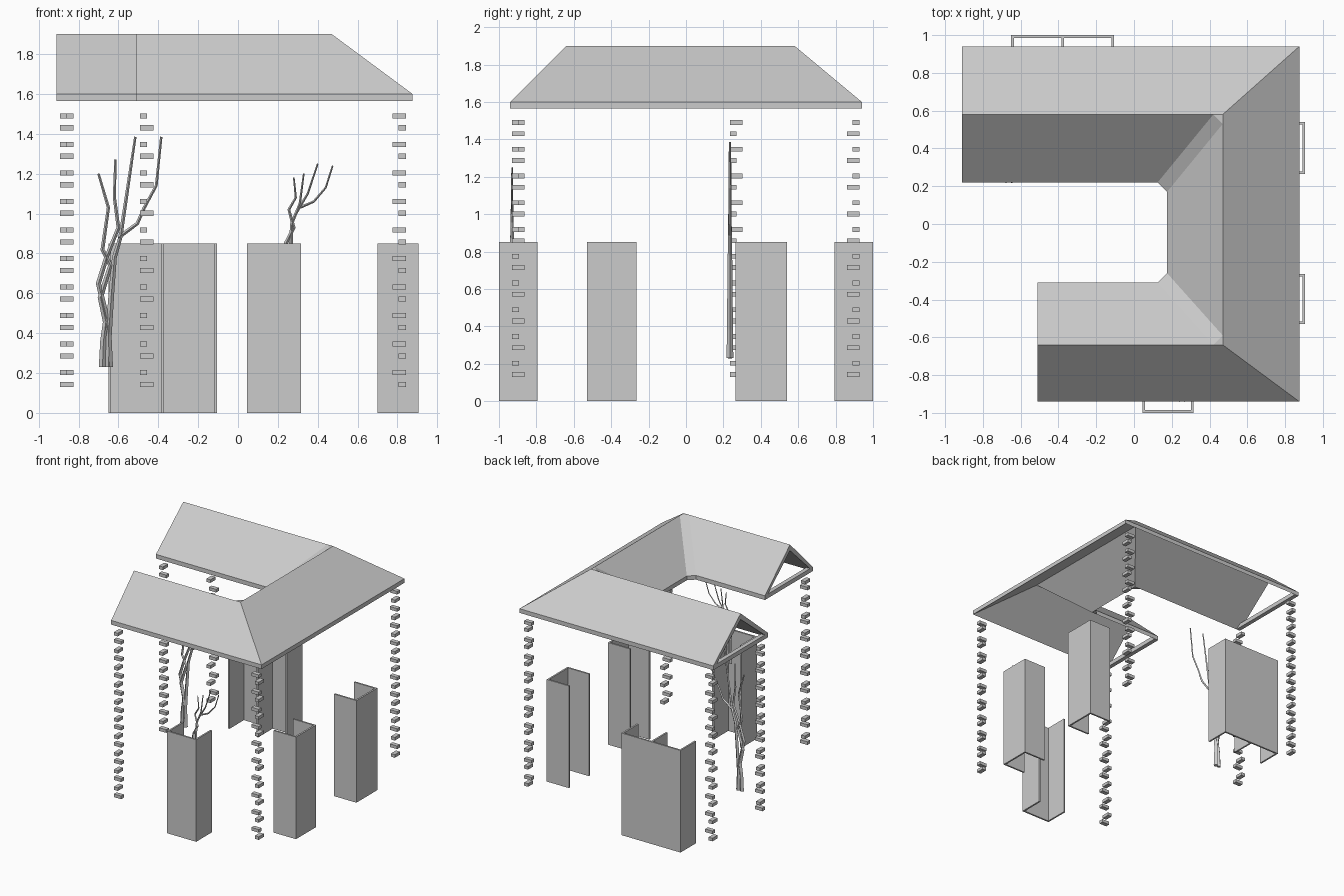
import bpy, bmesh
from mathutils import Vector

if "Cube" in bpy.data.objects:
    bpy.data.objects.remove(bpy.data.objects["Cube"])


def make_object(name, bm):
    bmesh.ops.recalc_face_normals(bm, faces=bm.faces)
    me = bpy.data.meshes.new(name)
    bm.to_mesh(me)
    bm.free()
    ob = bpy.data.objects.new(name, me)
    bpy.context.collection.objects.link(ob)
    return ob


def add_box(bm, lo, hi):
    lo, hi = Vector(lo), Vector(hi)
    res = bmesh.ops.create_cube(bm, size=1)
    for v in res["verts"]:
        v.co = (lo + hi) / 2 + v.co * (hi - lo)


EAVE, SOFFIT, RIDGE = 1.6, 1.565, 1.9

# U-shaped roof shell: plan stations as (outer eave, ridge, inner eave)
stations = [((-.91, .94), (-.91, .58), (-.91, .22)),
            ((.875, .94), (.47, .58), (.175, .22)),
            ((.875, -.94), (.47, -.64), (.175, -.31)),
            ((-.51, -.94), (-.51, -.64), (-.51, -.31))]
bm = bmesh.new()
rings = []
for o, r, i in stations:
    section = [(*o, EAVE), (*r, RIDGE), (*i, EAVE),
               (*i, SOFFIT), (*r, RIDGE - .05), (*o, SOFFIT)]
    rings.append([bm.verts.new(p) for p in section])
for a, b in zip(rings, rings[1:]):
    for k in range(6):
        n = (k + 1) % 6
        bm.faces.new((a[k], a[n], b[n], b[k]))
for ring in (rings[0], rings[-1]):
    bm.faces.new((ring[0], ring[1], ring[4], ring[5]))
    bm.faces.new((ring[1], ring[2], ring[3], ring[4]))
make_object("roof", bm)

# Tie beams across the open gables
for name, x, y0, y1 in (("rear_gable_beam", -.91, .22, .94),
                        ("front_gable_beam", -.51, -.94, -.31)):
    bm = bmesh.new()
    add_box(bm, (x, y0, SOFFIT), (x + .035, y1, EAVE))
    make_object(name, bm)

# Flashing strips that chamfer the two courtyard valleys
for name, (o, r, i), s in (("rear_valley", stations[1], 1),
                           ("front_valley", stations[2], -1)):
    bm = bmesh.new()
    d = .05
    for p, zs in ((i, (EAVE, SOFFIT)), (r, (RIDGE,))):
        for z in zs:
            for q in (p, (p[0] - d, p[1]), (p[0], p[1] - s * d)):
                bm.verts.new((*q, z))
    bmesh.ops.convex_hull(bm, input=bm.verts)
    make_object(name, bm)

# Window and door surrounds: channels open towards the inside
H, T, DEPTH = .85, .014, .205


def surround(name, side, a, b, face, posts):
    """side: axis the outer face looks along; face: signed outer position."""
    s = 1 if face > 0 else -1
    bm = bmesh.new()

    def slab(u0, u1, depth):
        v0, v1 = sorted((face, face - s * depth))
        if side == "y":
            add_box(bm, (u0, v0, 0), (u1, v1, H))
        else:
            add_box(bm, (v0, u0, 0), (v1, u1, H))
    slab(a, b, T)
    for p in posts:
        slab(p, p + T, DEPTH)
    make_object(name, bm)


surround("rear_double_surround", "y", -.65, -.105, 1.0, (-.65, -.385, -.105 - T))
surround("front_surround", "y", .045, .315, -1.0, (.045, .315 - T))
surround("right_surround_front", "x", -.53, -.265, .905, (-.53, -.265 - T))
surround("right_surround_rear", "x", .265, .54, .905, (.265, .54 - T))

# Corner quoin stones: alternate courses run along x and along y
corners = [("rear_left", -.893, .927, 1, -1, 0),
           ("courtyard_left", -.893, .235, 1, 1, 1),
           ("front_left", -.492, -.93, 1, 1, 1),
           ("front_right", .842, -.93, -1, 1, 0),
           ("rear_right", .842, .927, -1, -1, 0)]
LONG, SHORT = .067, .036
for name, x, y, sx, sy, along_y in corners:
    bm = bmesh.new()
    for n in range(10):
        for k, z in enumerate((1.49, 1.43)):
            zc = z - n * .143
            long_y = (k + along_y) % 2
            w, d = (SHORT, LONG) if long_y else (LONG, SHORT)
            xs, ys = sorted((x, x + sx * w)), sorted((y, y + sy * d))
            add_box(bm, (xs[0], ys[0], zc - .013), (xs[1], ys[1], zc + .013))
    make_object(name + "_quoins", bm)


# Climbing vines: tapered square branches lying against the walls
def vine(name, y, branches):
    cu = bpy.data.curves.new(name, "CURVE")
    cu.dimensions = "3D"
    cu.bevel_depth = 1
    cu.bevel_resolution = 0
    for r0, r1, pts in branches:
        sp = cu.splines.new("POLY")
        sp.points.add(len(pts) - 1)
        sp.use_smooth = False
        for k, (x, z) in enumerate(pts):
            sp.points[k].co = (x, y, z, 1)
            sp.points[k].radius = r0 + (r1 - r0) * k / (len(pts) - 1)
    cu.use_fill_caps = True
    ob = bpy.data.objects.new(name, cu)
    bpy.context.collection.objects.link(ob)


vine("courtyard_vine", .235, [
    (.018, .006, [(-.68, .23), (-.675, .36), (-.66, .48), (-.70, .65),
                  (-.66, .78), (-.60, .93), (-.62, 1.08), (-.615, 1.27)]),
    (.018, .006, [(-.65, .23), (-.65, .40), (-.69, .58), (-.64, .74),
                  (-.68, .82), (-.65, 1.03), (-.70, 1.2)]),
    (.018, .006, [(-.645, .23), (-.65, .38), (-.635, .6), (-.62, .78),
                  (-.59, .88), (-.55, 1.15), (-.515, 1.385)]),
    (.010, .006, [(-.60, .88), (-.505, .95), (-.47, 1.03), (-.41, 1.14),
                  (-.385, 1.385)])])
vine("front_vine", -.93, [
    (.012, .004, [(.24, .6), (.24, .85), (.28, .93), (.255, 1.02),
                  (.29, 1.08), (.28, 1.18)]),
    (.012, .004, [(.27, .6), (.265, .86), (.27, .95), (.31, 1.05), (.33, 1.2)]),
    (.007, .004, [(.29, 1.0), (.35, 1.1), (.40, 1.25)]),
    (.007, .004, [(.31, 1.03), (.38, 1.06), (.44, 1.13), (.475, 1.24)])])
